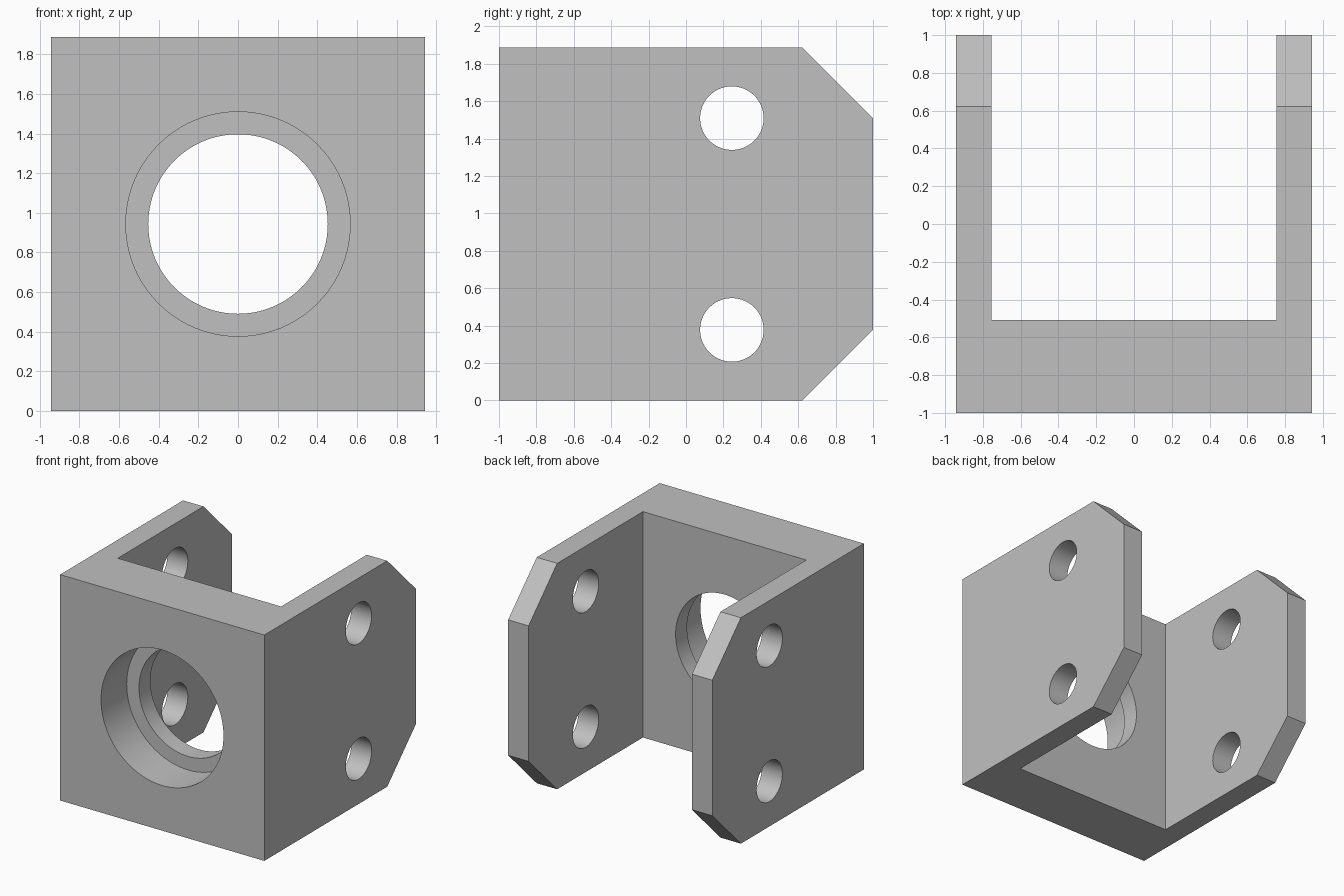
import bpy
import bmesh
from math import radians
from mathutils import Matrix, Vector

cube = bpy.data.objects.get("Cube")
if cube:
    bpy.data.objects.remove(cube, do_unlink=True)

# Dimensions are whole multiples of one drafting unit
U = 2 / 53
SIZE = 50 * U
HALF = SIZE / 2
FRONT, BACK = -1.0, 1.0
CHAMFER = 10 * U
PLATE = 13 * U
WALL = 5 * U
BORE_DEPTH = 9 * U

grey = bpy.data.materials.new("machined_grey")
grey.use_nodes = True
colour = (0.53, 0.53, 0.53, 1)
grey.diffuse_color = colour
grey.node_tree.nodes["Principled BSDF"].inputs["Base Color"].default_value = colour


def finish(name, bm):
    bmesh.ops.recalc_face_normals(bm, faces=bm.faces)
    mesh = bpy.data.meshes.new(name)
    bm.to_mesh(mesh)
    bm.free()
    mesh.materials.append(grey)
    obj = bpy.data.objects.new(name, mesh)
    bpy.context.collection.objects.link(obj)
    return obj


def cylinder(name, radius, start, end):
    """Round cutter running between two points."""
    start, end = Vector(start), Vector(end)
    axis = end - start
    turn = axis.to_track_quat('Z', 'Y').to_matrix().to_4x4()
    bm = bmesh.new()
    bmesh.ops.create_cone(bm, cap_ends=True, segments=96, radius1=radius,
                          radius2=radius, depth=axis.length,
                          matrix=Matrix.Translation((start + end) / 2) @ turn)
    return finish(name, bm)


def box(name, low, high):
    low, high = Vector(low), Vector(high)
    bm = bmesh.new()
    bmesh.ops.create_cube(bm, size=1, matrix=Matrix.Translation((low + high) / 2)
                          @ Matrix.Diagonal((*(high - low), 1)))
    return finish(name, bm)


# Bracket body: chamfered side profile extruded across the width
profile = [(FRONT, 0), (BACK - CHAMFER, 0), (BACK, CHAMFER),
           (BACK, SIZE - CHAMFER), (BACK - CHAMFER, SIZE), (FRONT, SIZE)]
bm = bmesh.new()
face = bm.faces.new([bm.verts.new((-HALF, y, z)) for y, z in profile])
side = bmesh.ops.extrude_face_region(bm, geom=[face])
bmesh.ops.translate(bm, vec=(SIZE, 0, 0),
                    verts=[v for v in side["geom"] if isinstance(v, bmesh.types.BMVert)])
bracket = finish("clevis_bracket", bm)

# Open slot between the two cheeks
inner = HALF - WALL
cutters = [box("slot_cutter", (-inner, FRONT + PLATE, -1), (inner, 2, SIZE + 1))]

# Stepped bore through the front plate
cutters.append(cylinder("bore_cutter", 12 * U, (0, -1.5, HALF), (0, 0, HALF)))
cutters.append(cylinder("counterbore_cutter", 15 * U, (0, -1.5, HALF),
                        (0, FRONT + BORE_DEPTH, HALF)))

# Pin holes through both cheeks
for z in (CHAMFER, SIZE - CHAMFER):
    y = FRONT + 33 * U
    cutters.append(cylinder("pin_hole_cutter", 4.5 * U, (-1.5, y, z), (1.5, y, z)))

# Apply the cuts and remove the cutters
bpy.ops.object.select_all(action='DESELECT')
bracket.select_set(True)
bpy.context.view_layer.objects.active = bracket
for cutter in cutters:
    cut = bracket.modifiers.new(cutter.name, 'BOOLEAN')
    cut.operation = 'DIFFERENCE'
    cut.solver = 'EXACT'
    cut.object = cutter
    bpy.ops.object.modifier_apply(modifier=cut.name)
    bpy.data.objects.remove(cutter, do_unlink=True)

bpy.ops.object.shade_smooth_by_angle(angle=radians(30))
